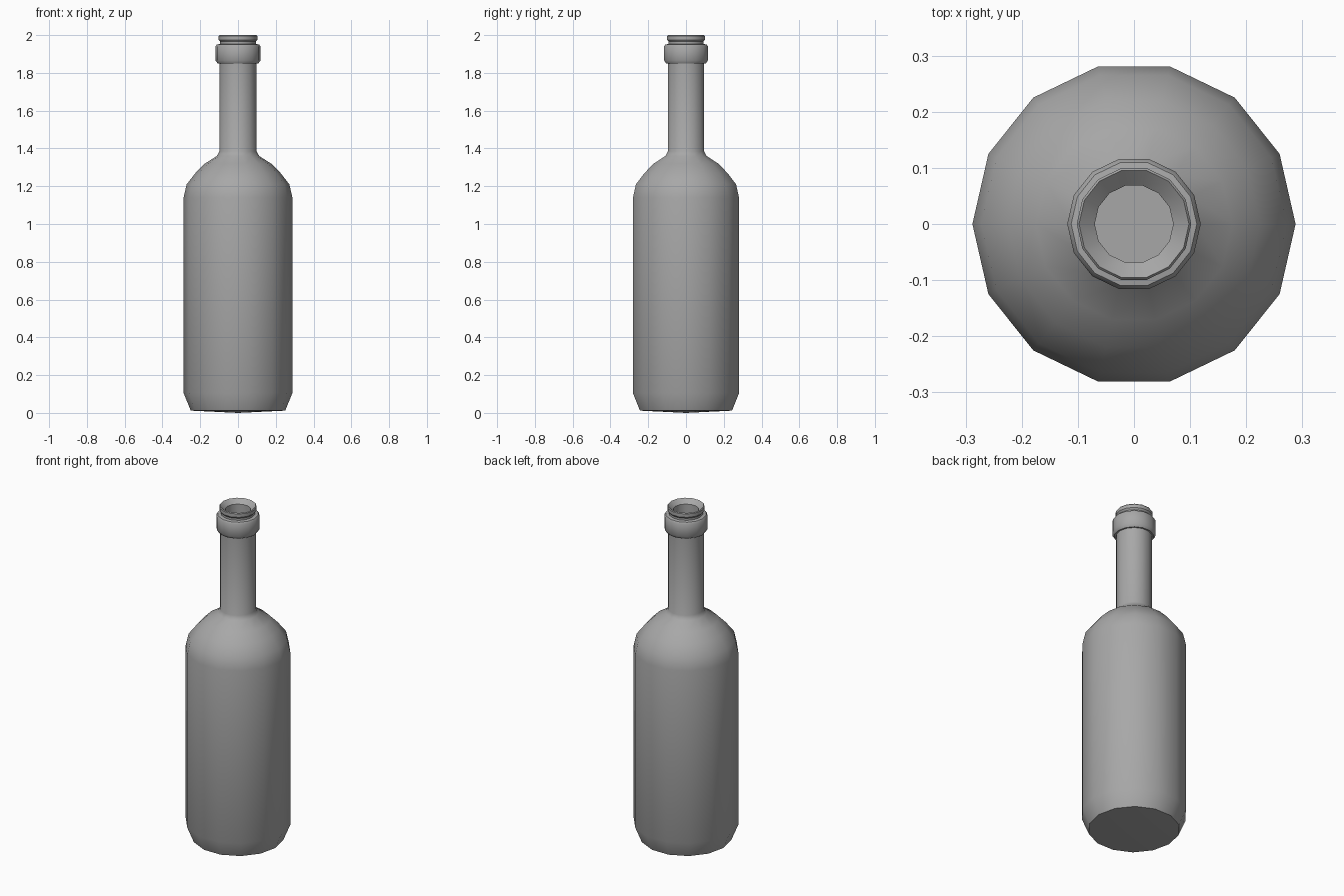
import bpy, bmesh, math

SIDES = 14

cube = bpy.data.objects.get("Cube")
if cube:
    bpy.data.objects.remove(cube, do_unlink=True)

# Single grey finish
grey = bpy.data.materials.new("plain_grey")
grey.use_nodes = True
colour = (0.39, 0.39, 0.39, 1)
grey.diffuse_color = colour
grey.node_tree.nodes["Principled BSDF"].inputs["Base Color"].default_value = colour


def lathe(name, profile):
    """Spin a (radius, height) profile about z."""
    bm = bmesh.new()
    verts = [bm.verts.new((r, 0, z)) for r, z in profile]
    edges = [bm.edges.new(pair) for pair in zip(verts, verts[1:])]
    bmesh.ops.spin(bm, geom=verts + edges, axis=(0, 0, 1), cent=(0, 0, 0),
                   angle=math.tau, steps=SIDES, use_merge=True)
    bmesh.ops.remove_doubles(bm, verts=bm.verts, dist=0.0005)
    bmesh.ops.recalc_face_normals(bm, faces=bm.faces)
    mesh = bpy.data.meshes.new(name)
    bm.to_mesh(mesh)
    bm.free()
    mesh.materials.append(grey)
    obj = bpy.data.objects.new(name, mesh)
    bpy.context.collection.objects.link(obj)
    bpy.ops.object.select_all(action="DESELECT")
    obj.select_set(True)
    bpy.context.view_layer.objects.active = obj
    bpy.ops.object.shade_smooth_by_angle(angle=math.radians(35))
    return obj


# Shallow base, straight body and rounded shoulder
body = [(0, 0), (0.25, 0.012), (0.288, 0.105), (0.288, 1.14), (0.272, 1.21),
        (0.225, 1.27), (0.175, 1.32), (0.112, 1.36), (0.099, 1.385)]
# Neck, raised collar, groove and lip
neck = [(0.099, 1.85), (0.108, 1.85), (0.119, 1.866), (0.119, 1.94),
        (0.112, 1.95), (0.094, 1.953), (0.094, 1.965), (0.102, 1.975),
        (0.102, 1.995), (0.098, 2.0)]
# Mouth and hollow inside
inside = [(0.07, 1.975), (0.07, 1.38), (0.16, 1.3), (0.26, 1.14),
          (0.26, 0.11), (0.23, 0.03), (0, 0.03)]

lathe("bottle", body + neck + inside)
